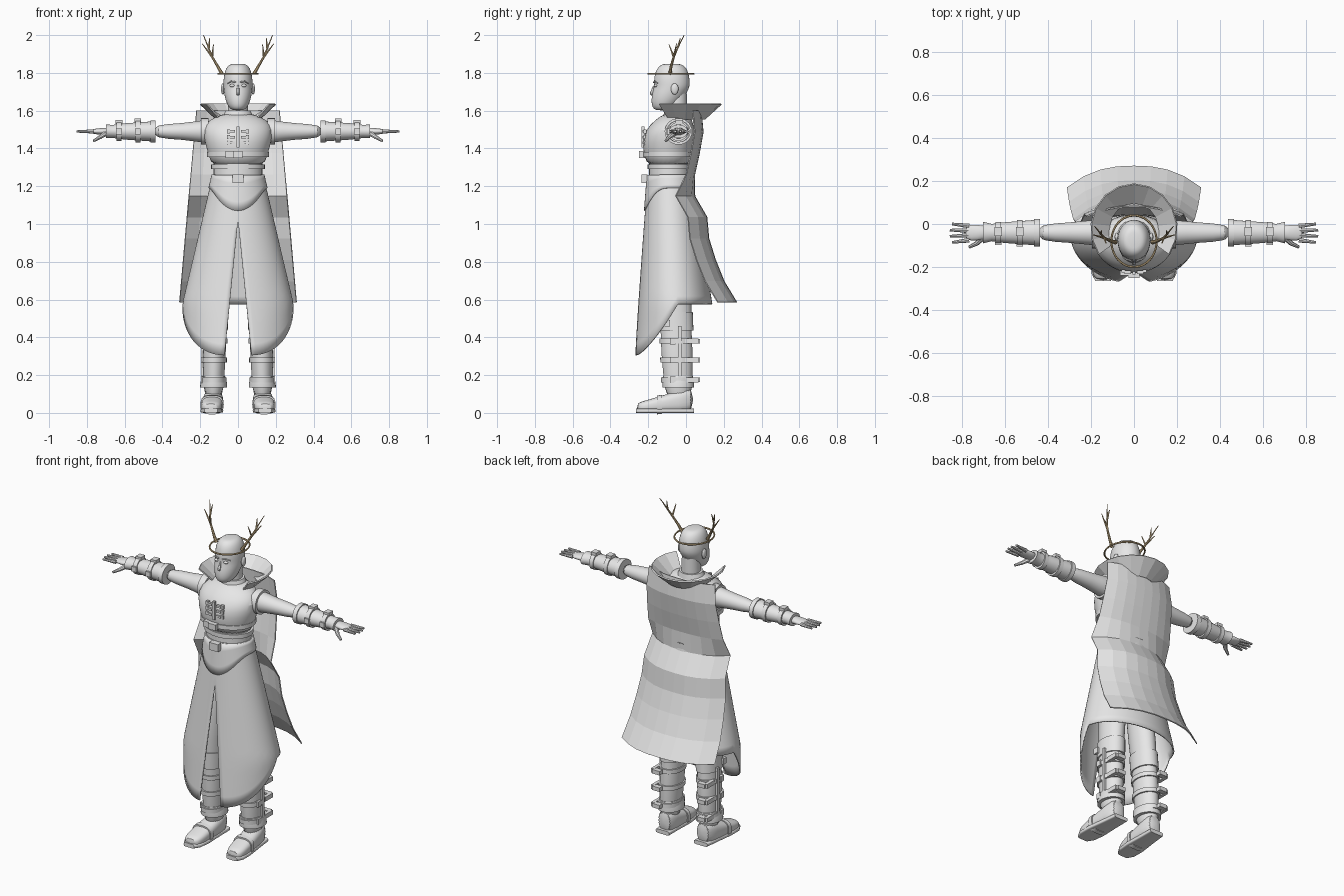
import bpy, bmesh
from math import sin, cos, pi, radians, asin, copysign
from mathutils import Vector, Matrix

default_cube = bpy.data.objects.get("Cube")
if default_cube:
    bpy.data.objects.remove(default_cube, do_unlink=True)


def make_material(name, colour):
    material = bpy.data.materials.new(name)
    material.use_nodes = True
    material.diffuse_color = (*colour, 1)
    shader = material.node_tree.nodes["Principled BSDF"]
    shader.inputs["Base Color"].default_value = (*colour, 1)
    return material


GREY = make_material("plain grey", (.8, .8, .8))
TAN = make_material("antler tan", (.6, .45, .25))


def finish(name, bm, material=GREY, mirror=False, subdivide=0, thickness=0, smooth=True):
    bmesh.ops.recalc_face_normals(bm, faces=bm.faces)
    mesh = bpy.data.meshes.new(name)
    bm.to_mesh(mesh)
    bm.free()
    mesh.materials.append(material)
    for polygon in mesh.polygons:
        polygon.use_smooth = smooth
    if smooth:
        mesh.set_sharp_from_angle(angle=radians(40))
    part = bpy.data.objects.new(name, mesh)
    bpy.context.collection.objects.link(part)
    if mirror:
        part.modifiers.new("Mirror", "MIRROR")
    if subdivide:
        modifier = part.modifiers.new("Subdivision", "SUBSURF")
        modifier.levels = modifier.render_levels = subdivide
    if thickness:
        modifier = part.modifiers.new("Solidify", "SOLIDIFY")
        modifier.thickness = thickness
        modifier.offset = 0
    return part


def skin(name, rows, closed=True, **options):
    """Surface through rows of points; closed rows are capped."""
    bm = bmesh.new()
    rings = [[bm.verts.new(point) for point in row] for row in rows]
    count = len(rings[0])
    for low, high in zip(rings, rings[1:]):
        for i in range(count if closed else count - 1):
            j = (i + 1) % count
            bm.faces.new((low[i], low[j], high[j], high[i]))
    if closed:
        bm.faces.new(rings[0])
        bm.faces.new(rings[-1])
    return finish(name, bm, **options)


def loft(name, axis, centre, sections, power=1, sides=28, **options):
    """Sections are (position, radius, radius) round a centre line."""
    rows = []
    for t, ra, rb in sections:
        a, b = centre(t)
        row = []
        for i in range(sides):
            c, s = cos(2 * pi * i / sides), sin(2 * pi * i / sides)
            u = a + ra * copysign(abs(c) ** power, c)
            v = b + rb * copysign(abs(s) ** power, s)
            row.append({"x": (t, u, v), "y": (u, t, v), "z": (u, v, t)}[axis])
        rows.append(row)
    return skin(name, rows, **options)


def band(name, axis, centre, position, ra, rb, half=.013, **options):
    ends = [(position - half, ra, rb), (position + half, ra, rb)]
    return loft(name, axis, centre, ends, **options)


def tube(name, points, start, end, sides=8, **options):
    """Round tube whose radius runs evenly from start to end."""
    points = [Vector(point) for point in points]
    last = len(points) - 1
    rows = []
    for i, point in enumerate(points):
        along = points[min(i + 1, last)] - points[max(i - 1, 0)]
        turn = along.to_track_quat("Z", "Y")
        radius = start + (end - start) * i / last
        angles = [2 * pi * k / sides for k in range(sides)]
        rows.append([point + turn @ Vector((radius * cos(a), radius * sin(a), 0)) for a in angles])
    return skin(name, rows, **options)


def boxes(name, size, *centres, **options):
    bm = bmesh.new()
    for centre in centres:
        place = Matrix.Translation(centre) @ Matrix.Diagonal((*size, 1))
        bmesh.ops.create_cube(bm, size=1, matrix=place)
    return finish(name, bm, smooth=False, **options)


def ball(name, centre, radii, **options):
    bm = bmesh.new()
    place = Matrix.Translation(centre) @ Matrix.Diagonal((*radii, 1))
    bmesh.ops.create_uvsphere(bm, u_segments=16, v_segments=10, radius=1, matrix=place)
    return finish(name, bm, **options)


# Centre lines that the lofts follow
def body(z):
    return 0, max(0, z - 1.48) * .4 - .093


def waist(z):
    return 0, -.086


def neck(z):
    return 0, -.05


def arm(x):
    return -.04, 1.49


def leg(z):
    return .13 - .05 * z * z, -.035 - .04 * z


def foot(y):
    return .13 - .05 * y, .065 + .15 * y


def sole(y):
    return foot(y)[0], .012


# Head: an egg whose chin is narrower and pushed forward
def skull(z):
    return 0, -.075 - .4 * max(0, 1.725 - z)


egg = []
for k in range(1, 16):
    angle = pi * k / 16
    size = sin(angle) ** .6 * (.75 + .25 * k / 16)
    egg.append((1.725 - .126 * cos(angle), .088 * size, .108 * size))
loft("head", "z", skull, egg, subdivide=1)
loft("neck", "z", neck, [(1.53, .055, .055), (1.69, .05, .055)])
tube("nose", [(0, -.165, 1.74), (0, -.18, 1.7), (0, -.185, 1.68)], .006, .012, subdivide=1)
ball("lips", (0, -.17, 1.653), (.022, .01, .007))
ball("eye", (.03, -.16, 1.733), (.015, .01, .008), mirror=True)
tube("brow", [(.012, -.17, 1.75), (.035, -.165, 1.755), (.055, -.15, 1.745)], .005, .003, mirror=True)
ball("ear", (.08, -.06, 1.715), (.01, .02, .03), mirror=True)

# Circlet and antlers
bpy.ops.mesh.primitive_torus_add(location=(0, -.08, 1.795), major_segments=40,
                                 minor_segments=6, major_radius=.113, minor_radius=.005)
circlet = bpy.context.object
circlet.name = "circlet"
circlet.scale = (.93, 1.06, 1)
circlet.data.materials.append(TAN)
fork, crook = (.137, -.065, 1.885), (.155, -.045, 1.93)
tube("antler", [(.085, -.085, 1.795), (.105, -.08, 1.83), fork, crook, (.183, -.01, 2)],
     .01, .002, material=TAN, mirror=True)
for root, tip in [(fork, (.13, -.09, 1.95)), (fork, (.19, -.05, 1.955)), (crook, (.15, -.03, 1.985))]:
    tube("antler_tine", [root, tip], .006, .002, material=TAN, mirror=True)

# Jacket, waist and belts
loft("jacket", "z", body, [(1.3, .14, .11), (1.36, .155, .128), (1.43, .176, .14), (1.5, .188, .13),
                           (1.55, .16, .1), (1.59, .07, .06)], subdivide=1)
loft("neckline", "z", neck, [(1.57, .08, .07), (1.6, .066, .064)])
loft("waist", "z", waist, [(1.2, .13, .11), (1.32, .13, .11)])
band("belt", "z", waist, 1.24, .137, .12)
band("jacket_hem", "z", waist, 1.303, .143, .117)
band("chest_strap", "z", body, 1.368, .163, .135)
boxes("belt_buckle", (.06, .03, .045), (0, -.22, 1.24))
boxes("chest_buckle", (.05, .03, .035), (0, -.235, 1.368), (-.04, -.225, 1.368))
boxes("placket", (.016, .015, .11), (0, -.228, 1.46))
for height in (1.43, 1.46, 1.49):
    boxes("toggle", (.03, .015, .013), (.03, -.224, height), mirror=True)
    boxes("toggle_end", (.016, .016, .022), (.05, -.218, height), mirror=True)

# Sleeves, bracers and hands
loft("sleeve", "x", arm, [(.12, .06, .06), (.2, .06, .06), (.28, .047, .043), (.46, .04, .037)],
     mirror=True, subdivide=1)
band("armhole_edge", "x", arm, .175, .073, .07, half=.02, mirror=True)
loft("bracer", "x", arm, [(.44, .06, .054), (.6, .048, .043), (.66, .04, .035), (.7, .05, .036)],
     mirror=True)
band("bracer_cuff", "x", arm, .45, .064, .058, mirror=True)
for along, radius in [(.53, .058), (.63, .05)]:
    band("bracer_strap", "x", arm, along, radius, radius, mirror=True)
    boxes("bracer_buckle", (.035, .04, .02), (along, -.035, 1.49 + radius), mirror=True)
    boxes("bracer_stud", (.03, .015, .03), (along, -.04 - radius, 1.49), mirror=True)
loft("palm", "x", arm, [(.68, .03, .022), (.72, .036, .019), (.79, .04, .01)], mirror=True, subdivide=1)
for k in range(4):
    side, reach = .022 * k - .075, .86 - .01 * abs(k - 1.5)
    tube("finger", [(.765, side, 1.49), (reach, side * 1.3 + .012, 1.49)], .011, .006, mirror=True)
tube("thumb", [(.7, -.06, 1.48), (.73, -.09, 1.46), (.765, -.107, 1.44)], .015, .007, mirror=True)


# Skirt: a flared cone with a front slit and a hem that falls to the front
def skirt(name, hem, drop, power, slit=0, lift=0, rows=16, columns=36):
    grid = []
    for j in range(rows + 1):
        row = []
        for i in range(columns + 1):
            around = pi * i / columns
            depth = (1.26 - hem + drop * max(0, cos(around)) ** power) * j / rows
            wide = min(.13 + .235 * depth, .29) + lift
            deep = .113 + .117 * depth + lift
            start = asin(slit * max(0, depth - .24) / wide)
            angle = start + around * (1 - start / pi)
            row.append((wide * sin(angle), .04 * depth - .085 - deep * cos(angle), 1.26 - depth))
        grid.append(row)
    return skin(name, grid, closed=False, mirror=True, thickness=.008)


skirt("skirt", hem=.575, drop=.27, power=1, slit=.1)
skirt("skirt_yoke", hem=1.19, drop=.12, power=3, lift=.006, rows=4)

# Faceted cape that widens downwards and waves in and out
waves = (.08, .09, .07, .045, .045, .11, .12, .155, .2, .268)
cape = []
for j, back in enumerate(waves):
    fall = j / (len(waves) - 1)
    curl = .1 if j > 3 else .045
    half = .22 + .09 * fall
    cape.append([(half * k / 4, back - curl * abs(k / 4) ** 2.5, 1.6 - 1.015 * fall)
                 for k in range(-4, 5)])
skin("cape", cape, closed=False, smooth=False, thickness=.006)

# Flared collar, open at the front
arc = [radians(-35 + 250 * k / 12) for k in range(13)]
skin("collar", [[(radius * cos(a), radius * sin(a) * 1.04 - .022, height) for a in arc]
                for height, radius in [(1.555, .115), (1.635, .2)]],
     closed=False, smooth=False, thickness=.008)

# Legs and boots
loft("leg", "z", leg, [(.06, .05, .07), (.2, .056, .077), (.33, .062, .085), (.45, .057, .08),
                       (.56, .062, .09), (1, .07, .09)], mirror=True, subdivide=1)
loft("boot_cuff", "z", leg, [(.135, .072, .083), (.16, .07, .084), (.195, .06, .08)], mirror=True)
band("knee_guard", "z", leg, .485, .066, .092, half=.05, mirror=True)
loft("foot", "y", foot, [(y, wide, foot(y)[1]) for y, wide in
                         [(.04, .045), (-.03, .055), (-.16, .058), (-.23, .053), (-.26, .035)]],
     power=.75, mirror=True, subdivide=1)
loft("sole", "y", sole, [(y, wide, .012) for y, wide in
                         [(.043, .045), (-.04, .05), (-.16, .06), (-.23, .056), (-.265, .035)]],
     power=.4, mirror=True)
band("instep_strap", "y", foot, -.14, .061, .05, power=.7, mirror=True)
for height in (.175, .28, .38):
    band("boot_strap", "z", leg, height, .067, .09, mirror=True)
    boxes("boot_buckle", (.016, .03, .034), (.188, -.07, height), mirror=True)
    boxes("boot_strap_end", (.02, .07, .026), (.178, .03, height), mirror=True)
    boxes("boot_strap_loop", (.05, .03, .024), (.15, .06, height), mirror=True)
boxes("boot_side_strap", (.014, .018, .32), (.187, -.033, .3), mirror=True)
boxes("knee_buckle", (.014, .03, .036), (.185, -.1, .475), mirror=True)
